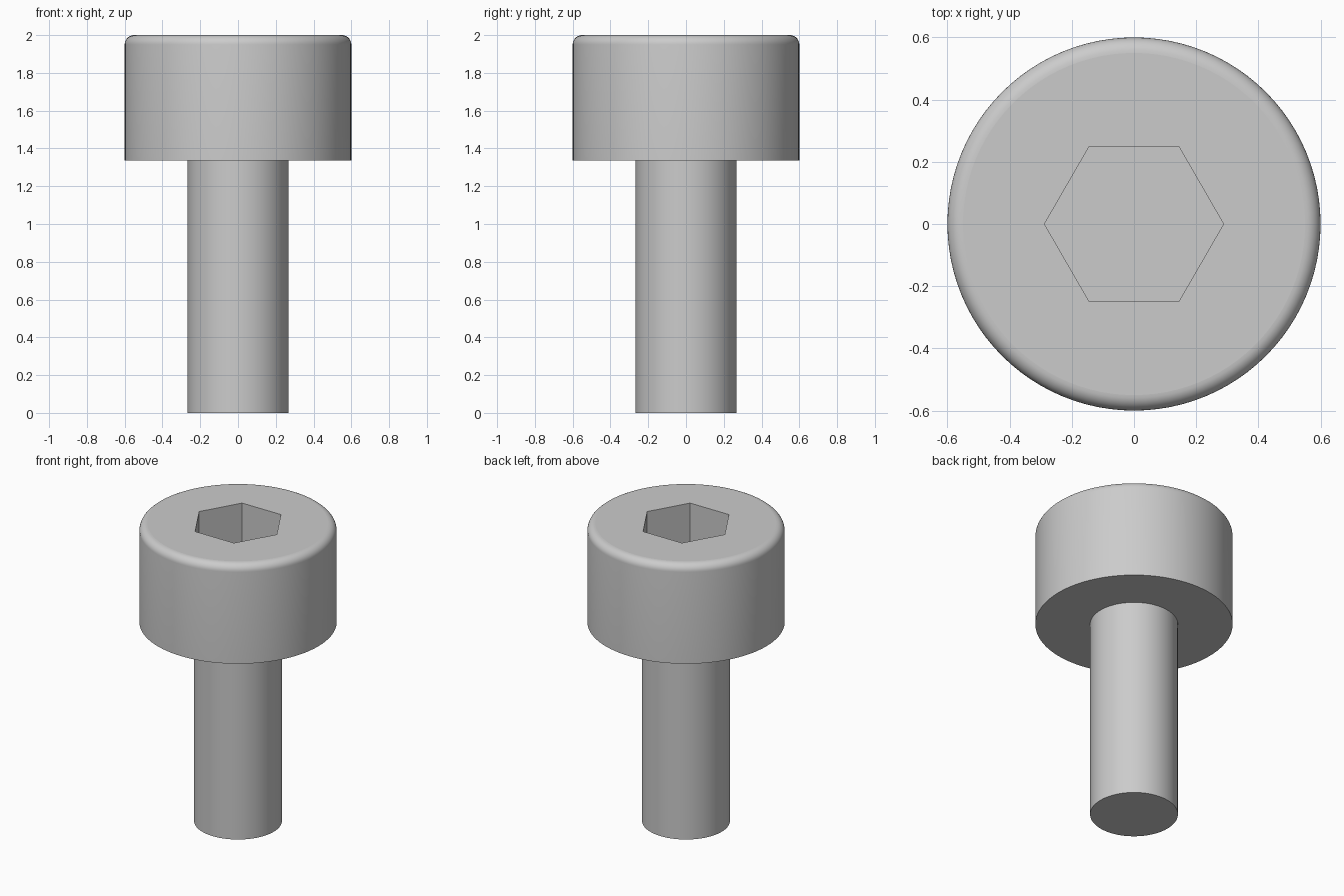
import bpy, bmesh
from math import sin, cos, pi, radians

if "Cube" in bpy.data.objects:
    bpy.data.objects.remove(bpy.data.objects["Cube"])

SEGMENTS = 96
HEAD_R, SHAFT_R = 0.6, 0.267
HEAD_BOTTOM, TOP = 1.335, 2.0
FILLET, HEX_R, HEX_DEPTH = 0.05, 0.288, 0.335


def lathe(name, profile):
    """Revolve (radius, z) points around z and close both ends."""
    bm = bmesh.new()
    rings = [[bm.verts.new((r * cos(2 * pi * i / SEGMENTS), r * sin(2 * pi * i / SEGMENTS), z))
              for i in range(SEGMENTS)] for r, z in profile]
    for a, b in zip(rings, rings[1:]):
        for i in range(SEGMENTS):
            j = (i + 1) % SEGMENTS
            bm.faces.new((a[i], a[j], b[j], b[i]))
    bm.faces.new(rings[0][::-1])
    bm.faces.new(rings[-1])
    mesh = bpy.data.meshes.new(name)
    bm.to_mesh(mesh)
    bm.free()
    obj = bpy.data.objects.new(name, mesh)
    bpy.context.collection.objects.link(obj)
    return obj


# Shaft and head in one profile, with a rounded top rim
rim = [(HEAD_R - FILLET + FILLET * cos(t), TOP - FILLET + FILLET * sin(t))
       for t in (pi / 2 * k / 8 for k in range(9))]
screw = lathe("socket_head_screw",
              [(SHAFT_R, 0), (SHAFT_R, HEAD_BOTTOM), (HEAD_R, HEAD_BOTTOM)] + rim)

# Hexagonal socket cutter, corners on the x axis
bpy.ops.mesh.primitive_cylinder_add(vertices=6, radius=HEX_R, depth=2 * HEX_DEPTH,
                                    location=(0, 0, TOP), rotation=(0, 0, radians(30)))
cutter = bpy.context.object
cutter.name = "hex_socket_cutter"

cut = screw.modifiers.new("hex_socket", 'BOOLEAN')
cut.operation, cut.solver, cut.object = 'DIFFERENCE', 'EXACT', cutter
bpy.ops.object.select_all(action='DESELECT')
screw.select_set(True)
bpy.context.view_layer.objects.active = screw
bpy.ops.object.modifier_apply(modifier=cut.name)
bpy.data.objects.remove(cutter)

# Smooth round walls, flat horizontal faces
bpy.ops.object.shade_smooth_by_angle(angle=radians(30))
for face in screw.data.polygons:
    if abs(face.normal.z) > 0.999:
        face.use_smooth = False
